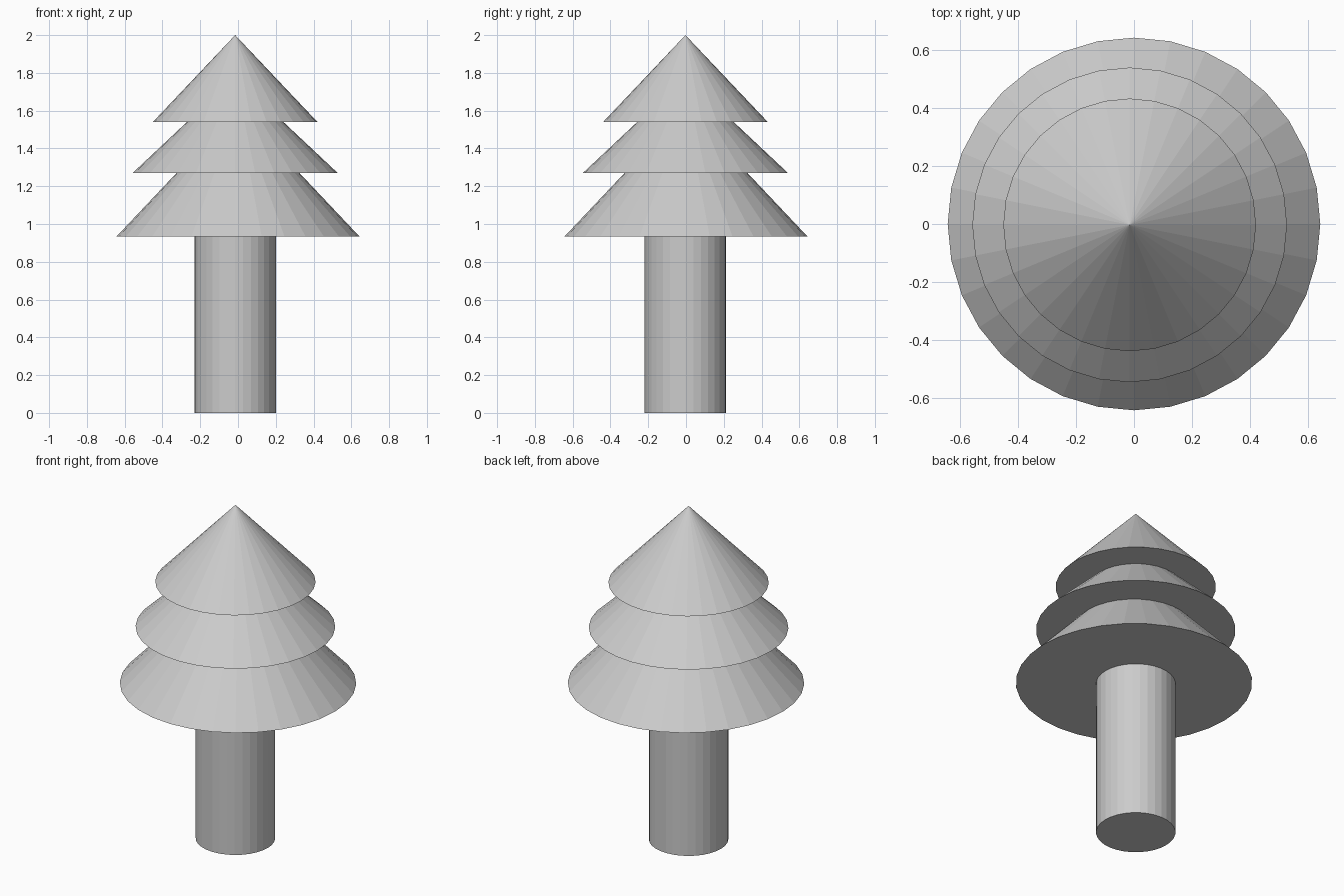
import bpy

if "Cube" in bpy.data.objects:
    bpy.data.objects.remove(bpy.data.objects["Cube"])

SIDES = 32
OFFSET_X, OFFSET_Y = -0.015, -0.003   # trunk and upper tiers sit slightly off centre


def tier(name, x, y, radius, base, tip):
    bpy.ops.mesh.primitive_cone_add(
        vertices=SIDES, radius1=radius, radius2=0, depth=tip - base,
        location=(x, y, (base + tip) / 2))
    bpy.context.object.name = name


# Trunk, ending just inside the lowest tier
TRUNK_TOP = 0.98
bpy.ops.mesh.primitive_cylinder_add(
    vertices=SIDES, radius=0.216, depth=TRUNK_TOP,
    location=(OFFSET_X, OFFSET_Y, TRUNK_TOP / 2))
bpy.context.object.name = "trunk"

# Three overlapping foliage cones
tier("foliage_lower", 0, 0, 0.643, 0.934, 1.615)
tier("foliage_middle", OFFSET_X, OFFSET_Y, 0.543, 1.27, 1.78)
tier("foliage_top", OFFSET_X, OFFSET_Y, 0.436, 1.54, 2.0)
